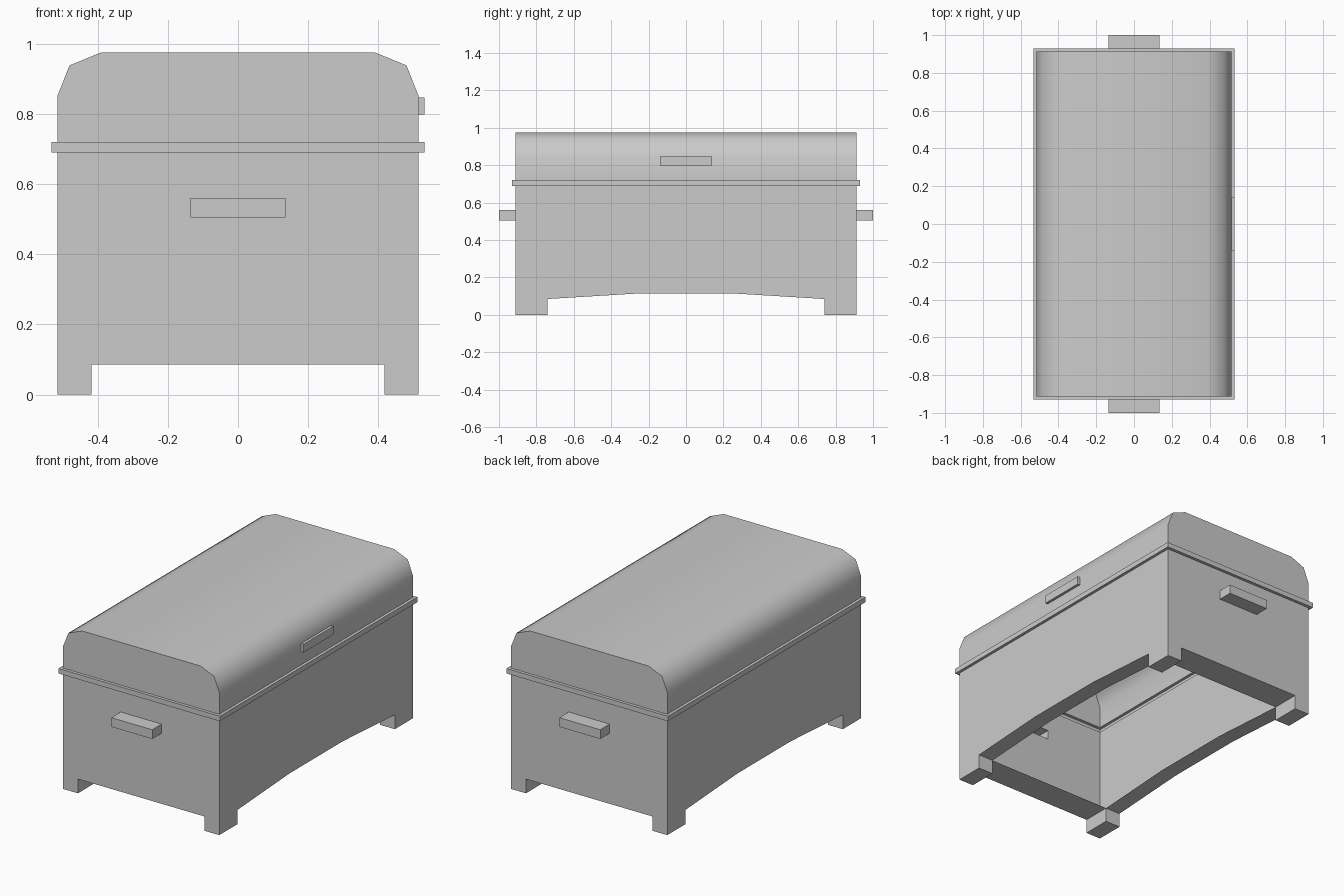
import bpy, bmesh

if "Cube" in bpy.data.objects:
    bpy.data.objects.remove(bpy.data.objects["Cube"])

X, Y = 0.515, 0.912          # half size of the shell
FX, FY, FZ = 0.417, 0.741, 0.085   # inner corner and height of the feet
RIM_LOW, RIM_HIGH = 0.69, 0.72
HX, HZ0, HZ1 = 0.135, 0.505, 0.56  # handle opening


def face(bm, pts):
    bm.faces.new([bm.verts.new(p) for p in pts])


def finish(name, bm, smooth=False):
    bmesh.ops.remove_doubles(bm, verts=bm.verts, dist=0.0005)
    bmesh.ops.recalc_face_normals(bm, faces=bm.faces)
    mesh = bpy.data.meshes.new(name)
    bm.to_mesh(mesh)
    bm.free()
    ob = bpy.data.objects.new(name, mesh)
    bpy.context.collection.objects.link(ob)
    if smooth:
        bpy.ops.object.select_all(action='DESELECT')
        ob.select_set(True)
        bpy.context.view_layer.objects.active = ob
        bpy.ops.object.shade_smooth_by_angle(angle=1.05)
    return ob


# Hollow body: thin walls, underside border and four feet
bm = bmesh.new()
arch = [(-FY, FZ), (-0.25, 0.115), (0.25, 0.115), (FY, FZ)]
for s in (-1, 1):
    # long wall with arched lower edge
    outline = [(-Y, RIM_LOW), (-Y, 0), (-FY, 0)] + arch + [(FY, 0), (Y, 0), (Y, RIM_LOW)]
    face(bm, [(s * X, y, z) for y, z in outline])
    # arched border under the long wall
    for (y0, z0), (y1, z1) in zip(arch, arch[1:]):
        face(bm, [(s * X, y0, z0), (s * X, y1, z1), (s * FX, y1, z1), (s * FX, y0, z0)])
    # end wall, left open behind the handle
    y = s * Y
    for k in (-1, 1):
        face(bm, [(k * X, y, RIM_LOW), (k * X, y, 0), (k * FX, y, 0), (k * FX, y, FZ),
                  (k * HX, y, FZ), (k * HX, y, HZ0), (k * HX, y, HZ1), (k * HX, y, RIM_LOW)])
    for z0, z1 in ((FZ, HZ0), (HZ1, RIM_LOW)):
        face(bm, [(-HX, y, z0), (HX, y, z0), (HX, y, z1), (-HX, y, z1)])
    # border under the end wall
    for a, b in ((-FX, -HX), (-HX, HX), (HX, FX)):
        face(bm, [(a, y, FZ), (b, y, FZ), (b, s * FY, FZ), (a, s * FY, FZ)])
    # feet
    for k in (-1, 1):
        face(bm, [(k * X, y, 0), (k * FX, y, 0), (k * FX, s * FY, 0), (k * X, s * FY, 0)])
        face(bm, [(k * FX, y, 0), (k * FX, s * FY, 0), (k * FX, s * FY, FZ), (k * FX, y, FZ)])
        face(bm, [(k * X, s * FY, 0), (k * FX, s * FY, 0), (k * FX, s * FY, FZ), (k * X, s * FY, FZ)])
finish("body", bm)

# Rim: thin band around the joint, hollow on the inside
bm = bmesh.new()
loops = [(X, Y, RIM_LOW), (0.532, 0.93, RIM_LOW), (0.532, 0.93, RIM_HIGH), (X, Y, RIM_HIGH)]
corners = [(-1, -1), (1, -1), (1, 1), (-1, 1)]
for a, b in zip(loops, loops[1:]):
    for i in range(4):
        (p, q), (r, t) = corners[i], corners[(i + 1) % 4]
        face(bm, [(p * a[0], q * a[1], a[2]), (r * a[0], t * a[1], a[2]),
                  (r * b[0], t * b[1], b[2]), (p * b[0], q * b[1], b[2])])
finish("rim", bm)

# Lid: bevelled profile swept along y, open below
bm = bmesh.new()
half = [(X, RIM_HIGH), (X, 0.85), (0.48, 0.938), (0.39, 0.975)]
profile = half + [(-x, z) for x, z in reversed(half)]
for (x0, z0), (x1, z1) in zip(profile, profile[1:]):
    face(bm, [(x0, -Y, z0), (x0, Y, z0), (x1, Y, z1), (x1, -Y, z1)])
for y in (-Y, Y):
    face(bm, [(x, y, z) for x, z in profile])
finish("lid", bm, smooth=True)


def box_open(name, lo, hi, axis, side):
    """Box without the wall on the given side of the axis."""
    bm = bmesh.new()
    bmesh.ops.create_cube(bm, size=1)
    for v in bm.verts:
        v.co = [(l + h) / 2 + c * (h - l) for l, h, c in zip(lo, hi, v.co)]
    bm.normal_update()
    gone = [f for f in bm.faces if f.normal[axis] * side > 0.9]
    bmesh.ops.delete(bm, geom=gone, context='FACES')
    return finish(name, bm)


# Handles on both ends, open towards the inside
box_open("front_handle", (-HX, -1, HZ0), (HX, -Y, HZ1), 1, 1)
box_open("back_handle", (-HX, Y, HZ0), (HX, 1, HZ1), 1, -1)

# Lid grip on the right side
box_open("lid_grip", (0.513, -0.14, 0.798), (0.531, 0.14, 0.847), 0, -1)
